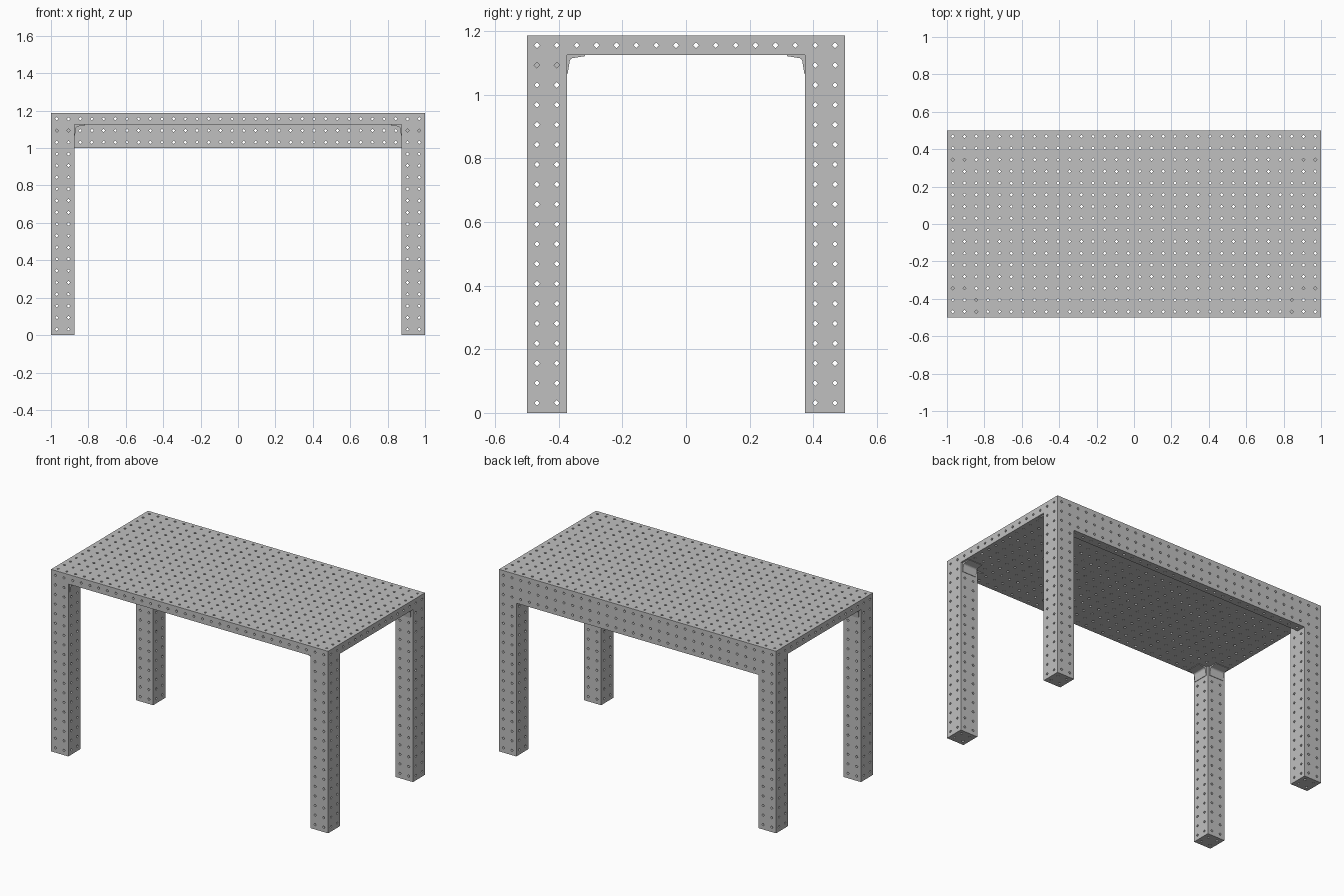
import bpy
import bmesh
import math
from itertools import product
from mathutils import Vector

cube = bpy.data.objects.get("Cube")
if cube:
    bpy.data.objects.remove(cube, do_unlink=True)

PITCH = 1 / 16          # spacing of the holes
HALF = PITCH / 2
HOLE = 0.009            # hole radius
NX, NY, NZ = 32, 16, 19

grey = bpy.data.materials.new("plain grey")
grey.use_nodes = True
grey.diffuse_color = (0.53, 0.53, 0.53, 1)
grey.node_tree.nodes["Principled BSDF"].inputs["Base Color"].default_value = grey.diffuse_color


def finish(name, bm):
    mesh = bpy.data.meshes.new(name)
    bm.to_mesh(mesh)
    bm.free()
    mesh.materials.append(grey)
    obj = bpy.data.objects.new(name, mesh)
    bpy.context.collection.objects.link(obj)
    return obj


def block(xs, ys, zs):
    return set(product(xs, ys, zs))


# Each part is a set of lattice cells
left, right = range(NX - 2, NX), range(2)
front, back = range(2), range(NY - 2, NY)
leg_rows = range(NZ - 1)
parts = {
    "table_top": block(range(NX), range(NY), [NZ - 1]),
    "front_left_leg": block(left, front, leg_rows),
    "front_right_leg": block(right, front, leg_rows),
    "back_left_leg": block(left, back, leg_rows),
    "back_right_leg": block(right, back, leg_rows),
    "back_apron": block(range(2, NX - 2), [NY - 1], range(NZ - 3, NZ - 1)),
}
solid = set().union(*parts.values())


def perforated_part(name, cells):
    """Cells bored through along all three axes, skinned only where exposed."""
    bm = bmesh.new()
    shared = {}

    def vert(p):
        key = tuple(round(c, 5) for c in p)
        if key not in shared:
            shared[key] = bm.verts.new(p)
        return shared[key]

    def face(points, flip):
        verts = [vert(p) for p in points]
        bm.faces.new(verts[::-1] if flip else verts)

    for cell in cells:
        mid = Vector(((cell[0] - NX / 2) * PITCH + HALF,
                      (cell[1] - NY / 2) * PITCH + HALF,
                      cell[2] * PITCH + HALF))
        for axis, sign in product(range(3), (-1, 1)):
            n, u, v = Vector(), Vector(), Vector()
            n[axis], u[(axis + 1) % 3], v[(axis + 2) % 3] = sign, 1, 1
            dirs = [u, v, -u, -v]
            rim = [mid + n * HALF + d * HOLE for d in dirs]
            inner = [mid + n * HOLE + d * HOLE for d in dirs]
            corner = [mid + (n + dirs[q] + dirs[(q + 1) % 4]) * HALF for q in range(4)]
            step = list(cell)
            step[axis] += sign
            for q in range(4):
                w = (q + 1) % 4
                face([rim[q], rim[w], inner[w], inner[q]], sign < 0)
                if tuple(step) not in solid:
                    face([rim[q], corner[q], rim[w]], sign < 0)
                    face([rim[w], corner[q], corner[w]], sign < 0)
        # Small facets where the three bores cross
        for a, b, c in product((-1, 1), repeat=3):
            tri = [Vector(p) * HOLE + mid for p in ((a, b, 0), (0, b, c), (a, 0, c))]
            face(tri, a * b * c > 0)
    return finish(name, bm)


for part_name, part_cells in parts.items():
    perforated_part(part_name, part_cells)


# Corner brackets: an L profile with tapered arms and a rounded inner corner
ARM, TIP, ROOT, WIDTH = 0.058, 0.003, 0.009, 0.1
fillet = [(ROOT + 0.012 * (1 - math.sin(t)), ROOT + 0.012 * (1 - math.cos(t)))
          for t in (i * math.pi / 8 for i in range(5))]
profile = [(0, 0), (0, ARM), (TIP, ARM)] + fillet[::-1] + [(ARM, TIP), (ARM, 0)]


def bracket(name, corner, outward, across):
    bm = bmesh.new()
    verts = [bm.verts.new(corner + outward * d - Vector((0, 0, z)) - across * WIDTH / 2)
             for d, z in profile]
    base = bm.faces.new(verts)
    extruded = bmesh.ops.extrude_face_region(bm, geom=[base], use_keep_orig=True)
    moved = [g for g in extruded["geom"] if isinstance(g, bmesh.types.BMVert)]
    bmesh.ops.translate(bm, verts=moved, vec=across * WIDTH)
    bmesh.ops.recalc_face_normals(bm, faces=bm.faces)
    finish(name, bm)


X, Y = Vector((1, 0, 0)), Vector((0, 1, 0))
under = (NZ - 1) * PITCH
for side, sx in (("left", 1), ("right", -1)):
    bracket(f"front_{side}_long_bracket",
            Vector((sx * (1 - 2 * PITCH), -0.5 + PITCH, under)), -sx * X, Y)
    for end, sy in (("front", -1), ("back", 1)):
        bracket(f"{end}_{side}_end_bracket",
                Vector((sx * (1 - PITCH), sy * (0.5 - 2 * PITCH), under)), -sy * Y, X)
